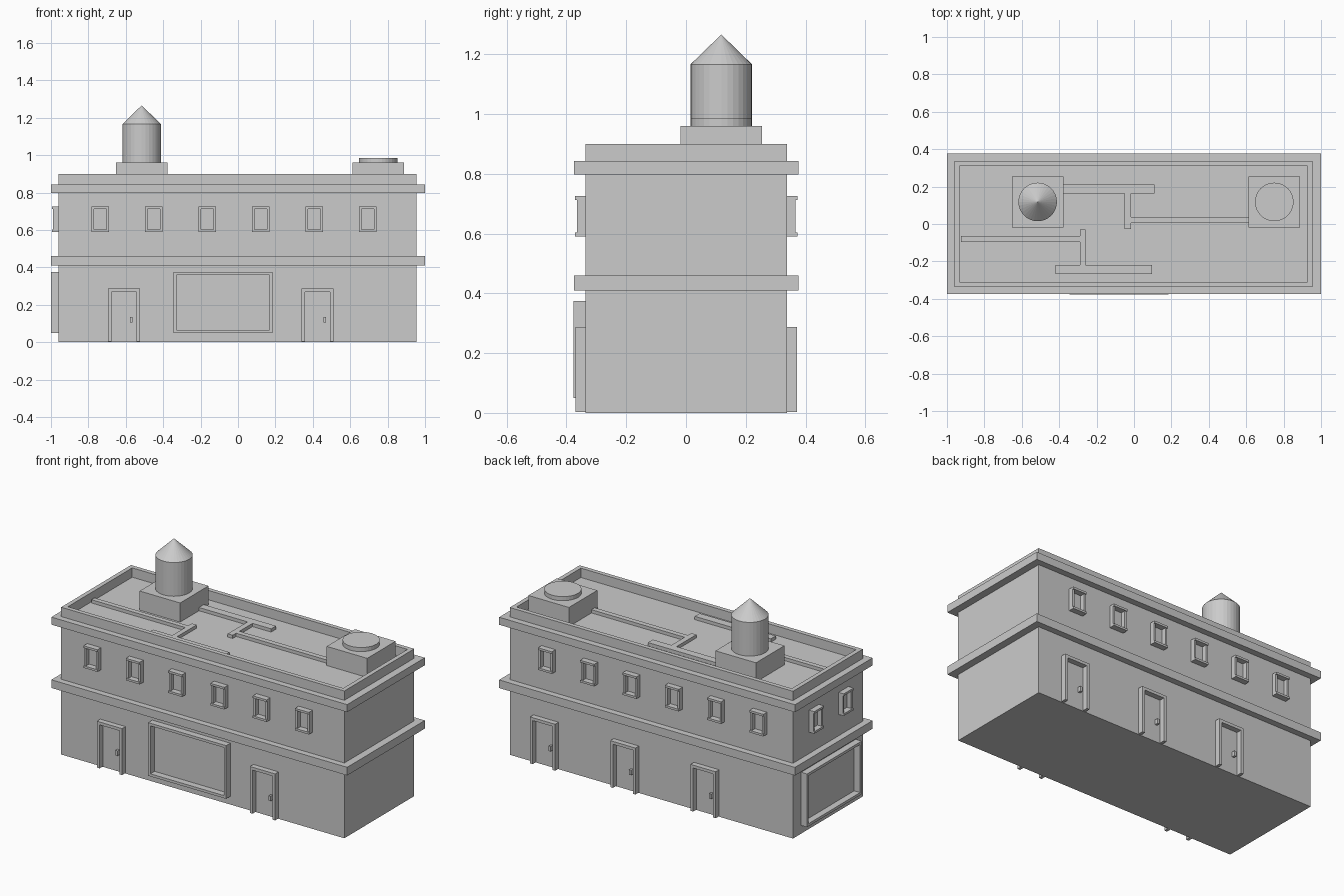
import bpy, bmesh, math
from mathutils import Matrix, Vector

if "Cube" in bpy.data.objects:
    bpy.data.objects.remove(bpy.data.objects["Cube"], do_unlink=True)

grey = bpy.data.materials.new("plain_grey")
grey.use_nodes = True
COLOUR = (0.6, 0.6, 0.6, 1)
grey.diffuse_color = COLOUR
grey.node_tree.nodes["Principled BSDF"].inputs["Base Color"].default_value = COLOUR


def finish(name, bm, matrix=Matrix()):
    mesh = bpy.data.meshes.new(name)
    bmesh.ops.recalc_face_normals(bm, faces=bm.faces)
    bm.to_mesh(mesh)
    bm.free()
    mesh.materials.append(grey)
    obj = bpy.data.objects.new(name, mesh)
    obj.matrix_world = matrix
    bpy.context.collection.objects.link(obj)
    return obj


def add_box(bm, x0, x1, y0, y1, z0, z1):
    size = Matrix.Diagonal((x1 - x0, y1 - y0, z1 - z0, 1))
    mid = Matrix.Translation(((x0 + x1) / 2, (y0 + y1) / 2, (z0 + z1) / 2))
    return bmesh.ops.create_cube(bm, size=1, matrix=mid @ size)["verts"]


def box(name, *bounds):
    bm = bmesh.new()
    add_box(bm, *bounds)
    return finish(name, bm)


def cylinder(name, x, y, z0, z1, r_bottom, r_top):
    bm = bmesh.new()
    bmesh.ops.create_cone(bm, cap_ends=True, segments=32, radius1=r_bottom,
                          radius2=r_top, depth=z1 - z0,
                          matrix=Matrix.Translation((x, y, (z0 + z1) / 2)))
    return finish(name, bm)


# Walls with a sunken roof behind a parapet
X0, X1, Y0, Y1 = -0.96, 0.955, -0.337, 0.338
ROOF = 0.835
bm = bmesh.new()
add_box(bm, X0, X1, Y0, Y1, 0, 0.9)
bm.faces.ensure_lookup_table()
top = max(bm.faces, key=lambda f: f.calc_center_median().z)
bmesh.ops.inset_region(bm, faces=[top], thickness=0.038)
floor = bmesh.ops.extrude_discrete_faces(bm, faces=[top])["faces"][0]
bmesh.ops.translate(bm, verts=floor.verts, vec=(0, 0, ROOF - 0.9))
finish("walls", bm)

# Ledges ringing the building
for name, z0, z1 in (("lower_ledge", 0.41, 0.46), ("upper_ledge", 0.797, 0.843)):
    bm = bmesh.new()
    add_box(bm, -1, 1, -0.374, 0.376, z0, z1)
    for f in [f for f in bm.faces if abs(f.normal.z) > 0.9]:
        bmesh.ops.inset_region(bm, faces=[f], thickness=0.05)
    caps = [f for f in bm.faces if abs(f.normal.z) > 0.9 and
            all(abs(v.co.x) < 0.96 for v in f.verts)]
    bmesh.ops.bridge_loops(bm, edges=[e for f in caps for e in f.edges])
    bmesh.ops.delete(bm, geom=caps, context="FACES_ONLY")
    finish(name, bm)


# Wall placement: local x runs along the wall, local -y points outward
def on_wall(side, along):
    if side == "front":
        return Matrix.Translation((along, Y0, 0))
    if side == "back":
        return Matrix.Translation((along, Y1, 0)) @ Matrix.Rotation(math.pi, 4, "Z")
    return Matrix.Translation((X0, along, 0)) @ Matrix.Rotation(-math.pi / 2, 4, "Z")


def add_frame(bm, half, z0, z1, bar, side_depth, rail_depth, sill=True):
    for s in (-1, 1):
        a, b = sorted((s * half, s * (half - bar)))
        add_box(bm, a, b, -side_depth, 0.005, z0, z1 - bar)
    add_box(bm, -half, half, -rail_depth, 0.005, z1 - bar, z1)
    if sill:
        add_box(bm, -half, half, -rail_depth, 0.005, z0, z0 + bar)


def window(side, along):
    bm = bmesh.new()
    add_frame(bm, 0.047, 0.59, 0.725, 0.013, 0.028, 0.035)
    finish(side + "_window_frame", bm, on_wall(side, along))


def shop_window(side, along):
    bm = bmesh.new()
    add_frame(bm, 0.264, 0.05, 0.375, 0.016, 0.04, 0.04)
    finish(side + "_shop_window_frame", bm, on_wall(side, along))


def door(side, along):
    place = on_wall(side, along)
    bm = bmesh.new()
    add_frame(bm, 0.085, 0.003, 0.287, 0.018, 0.033, 0.033, sill=False)
    finish(side + "_door_frame", bm, place)
    bm = bmesh.new()
    add_box(bm, 0.032, 0.046, -0.02, 0.005, 0.105, 0.135)
    finish(side + "_door_handle", bm, place)


# Windows and doors
for i in range(6):
    for side in ("front", "back"):
        window(side, -0.737 + i * 0.286)
for y in (0.135, -0.15):
    window("right", y)
shop_window("front", -0.08)
shop_window("right", -0.005)
for x in (-0.61, 0.425):
    door("front", x)
for x in (-0.375, 0.167, 0.71):
    door("back", x)

# Water tank and roof vent on their plinths
TANK_X, VENT_X, UNIT_Y = -0.515, 0.75, 0.118
for name, x in (("tank_plinth", TANK_X), ("vent_plinth", VENT_X)):
    box(name, x - 0.137, x + 0.137, UNIT_Y - 0.137, UNIT_Y + 0.137, ROOF - 0.01, 0.96)
cylinder("water_tank", TANK_X, UNIT_Y, 0.95, 1.166, 0.103, 0.103)
cylinder("tank_roof", TANK_X, UNIT_Y, 1.166, 1.266, 0.103, 0)
cylinder("vent_cap", VENT_X, UNIT_Y, 0.95, 0.985, 0.103, 0.103)

# Roof ducts
for name, x0, x1, y0, y1 in (
        ("tank_duct", -0.39, 0.11, 0.163, 0.21),
        ("rear_cross_duct", -0.05, -0.016, -0.028, 0.163),
        ("vent_duct", -0.016, 0.62, 0.005, 0.037),
        ("wall_duct", -0.925, -0.29, -0.095, -0.065),
        ("front_cross_duct", -0.29, -0.258, -0.22, -0.03),
        ("front_duct", -0.42, 0.095, -0.268, -0.22)):
    box(name, x0, x1, y0, y1, ROOF - 0.005, ROOF + 0.028)
